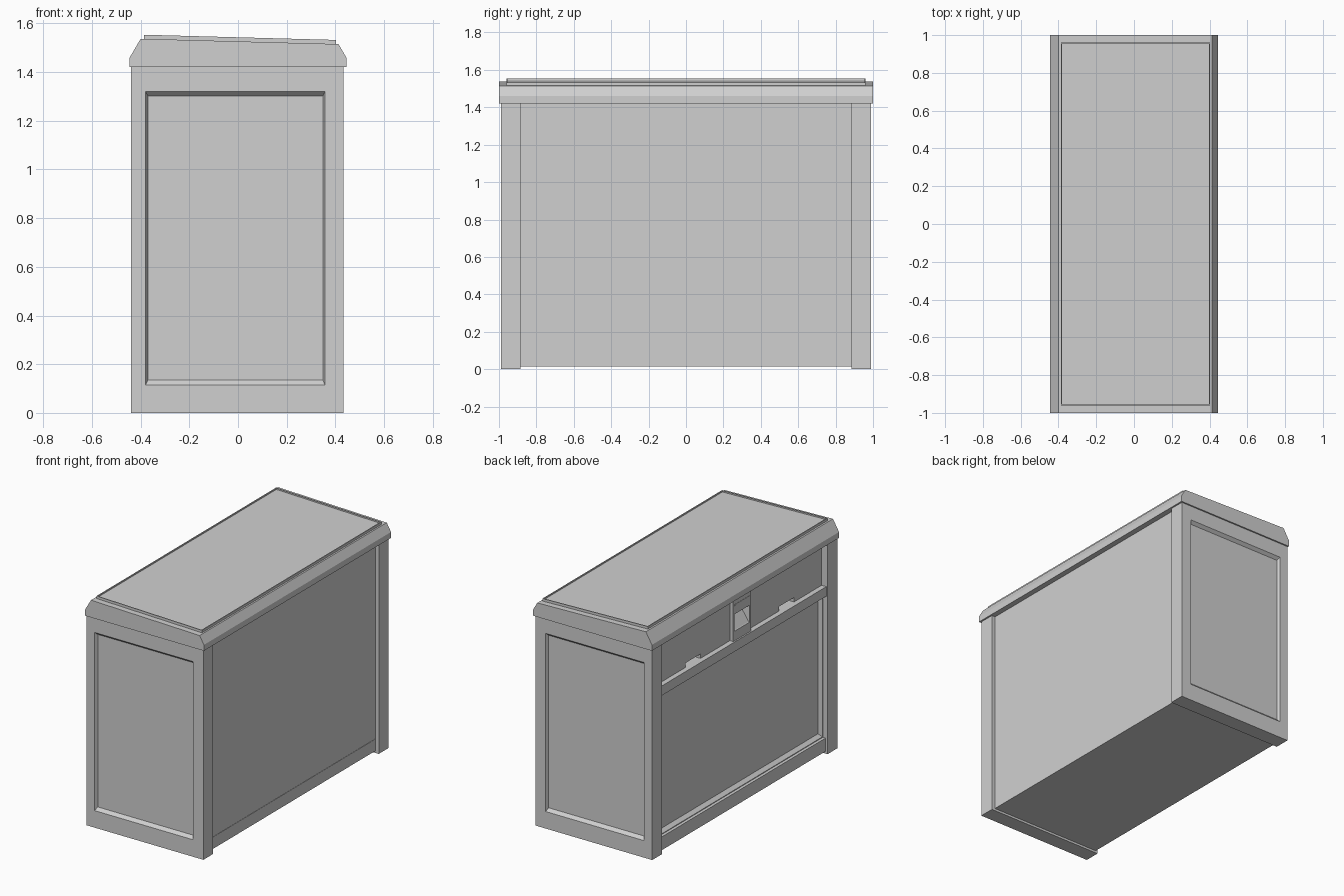
import bpy, bmesh

if "Cube" in bpy.data.objects:
    bpy.data.objects.remove(bpy.data.objects["Cube"], do_unlink=True)

grey = bpy.data.materials.new("plain_grey")
grey.use_nodes = True
grey.diffuse_color = (0.63, 0.63, 0.63, 1)
grey.node_tree.nodes["Principled BSDF"].inputs["Base Color"].default_value = (0.63, 0.63, 0.63, 1)


def loft(name, loops):
    """Closed solid through matching loops, capped at both ends."""
    bm = bmesh.new()
    rings = [[bm.verts.new(p) for p in loop] for loop in loops]
    n = len(rings[0])
    for a, b in zip(rings, rings[1:]):
        for i in range(n):
            j = (i + 1) % n
            bm.faces.new((a[i], a[j], b[j], b[i]))
    bm.faces.new(rings[0])
    bm.faces.new(rings[-1])
    bmesh.ops.recalc_face_normals(bm, faces=bm.faces)
    mesh = bpy.data.meshes.new(name)
    bm.to_mesh(mesh)
    bm.free()
    mesh.materials.append(grey)
    obj = bpy.data.objects.new(name, mesh)
    bpy.context.collection.objects.link(obj)
    return obj


def rect_y(y, x0, x1, z0, z1):
    return [(x0, y, z0), (x1, y, z0), (x1, y, z1), (x0, y, z1)]


def rect_x(x, y0, y1, z0, z1):
    return [(x, y0, z0), (x, y1, z0), (x, y1, z1), (x, y0, z1)]


def box(name, x0, x1, y0, y1, z0, z1):
    return loft(name, [rect_x(x0, y0, y1, z0, z1), rect_x(x1, y0, y1, z0, z1)])


TOP = 1.42      # underside of the worktop
INNER = 0.885   # inner side of the end panels
CORE = -0.34    # working side of the cabinet core

# end panels with a bevelled recess
for side, label in ((-1, "front"), (1, "back")):
    loft(label + "_end_panel", [
        rect_y(side * INNER, -0.44, 0.434, 0, TOP),
        rect_y(side * 0.99, -0.44, 0.434, 0, TOP),
        rect_y(side * 0.99, -0.38, 0.357, 0.115, 1.32),
        rect_y(side * 0.97, -0.37, 0.349, 0.135, 1.302)])

# cabinet body and plain side
box("cabinet_core", CORE, 0.408, -INNER, INNER, 0.015, TOP)
box("plain_side_skirting", 0.40, 0.41, -INNER, INNER, 0.015, 0.095)

# working side: bevelled lower panel, plinth and rail
loft("lower_panel", [
    rect_x(CORE, -INNER, INNER, 0.015, 1.10),
    rect_x(-0.405, -INNER, INNER, 0.015, 1.10),
    rect_x(-0.405, -0.88, 0.88, 0.11, 1.06),
    rect_x(-0.382, -0.865, 0.865, 0.13, 1.045)])
box("plinth", -0.425, CORE, -INNER, INNER, 0.015, 0.105)
box("rail", -0.43, CORE, -INNER, INNER, 1.065, 1.13)

# drawer fronts, each with a finger notch in the lower edge
HATCH = 0.095
for label, y0, y1, mid in (("front", -INNER, -HATCH, -0.51),
                           ("back", HATCH, INNER, 0.49)):
    a, b = mid - 0.08, mid + 0.08
    outline = [(y0, 1.13), (a, 1.13), (a, 1.16), (b, 1.16), (b, 1.13),
               (y1, 1.13), (y1, TOP), (y0, TOP)]
    loft(label + "_drawer", [[(x, y, z) for y, z in outline] for x in (-0.395, CORE)])

# hatch with a sloping chute
chute = rect_x(-0.345, -0.075, 0.075, 1.20, 1.305)
chute = [(-0.415 if z < 1.25 else x, y, z) for x, y, z in chute]
loft("hatch", [
    rect_x(CORE, -HATCH, HATCH, 1.12, TOP),
    rect_x(-0.42, -HATCH, HATCH, 1.12, TOP),
    rect_x(-0.42, -0.08, 0.08, 1.195, 1.31),
    chute])
box("hatch_upper_lip", -0.422, -0.42, -0.08, 0.08, 1.365, 1.375)

# sloping worktop
worktop = [(-0.445, TOP), (0.445, TOP), (0.445, 1.46), (0.413, 1.515),
           (-0.40, 1.537), (-0.445, 1.46)]
loft("worktop", [[(x, y, z) for x, z in worktop] for y in (-1, 1)])


def sloped_rect(inset, height):
    """Rectangle parallel to the sloping worktop, raised by height."""
    x0, x1, y = -0.387 + inset, 0.402 - inset, 0.96 - inset
    return [(x, s, 1.526 - 0.027 * x + height)
            for x, s in ((x0, -y), (x1, -y), (x1, y), (x0, y))]


# raised top plate with a narrow lip around its sunken surface
loft("worktop_plate", [sloped_rect(0, -0.002), sloped_rect(0, 0.017),
                       sloped_rect(0.006, 0.017), sloped_rect(0.006, 0.008)])
